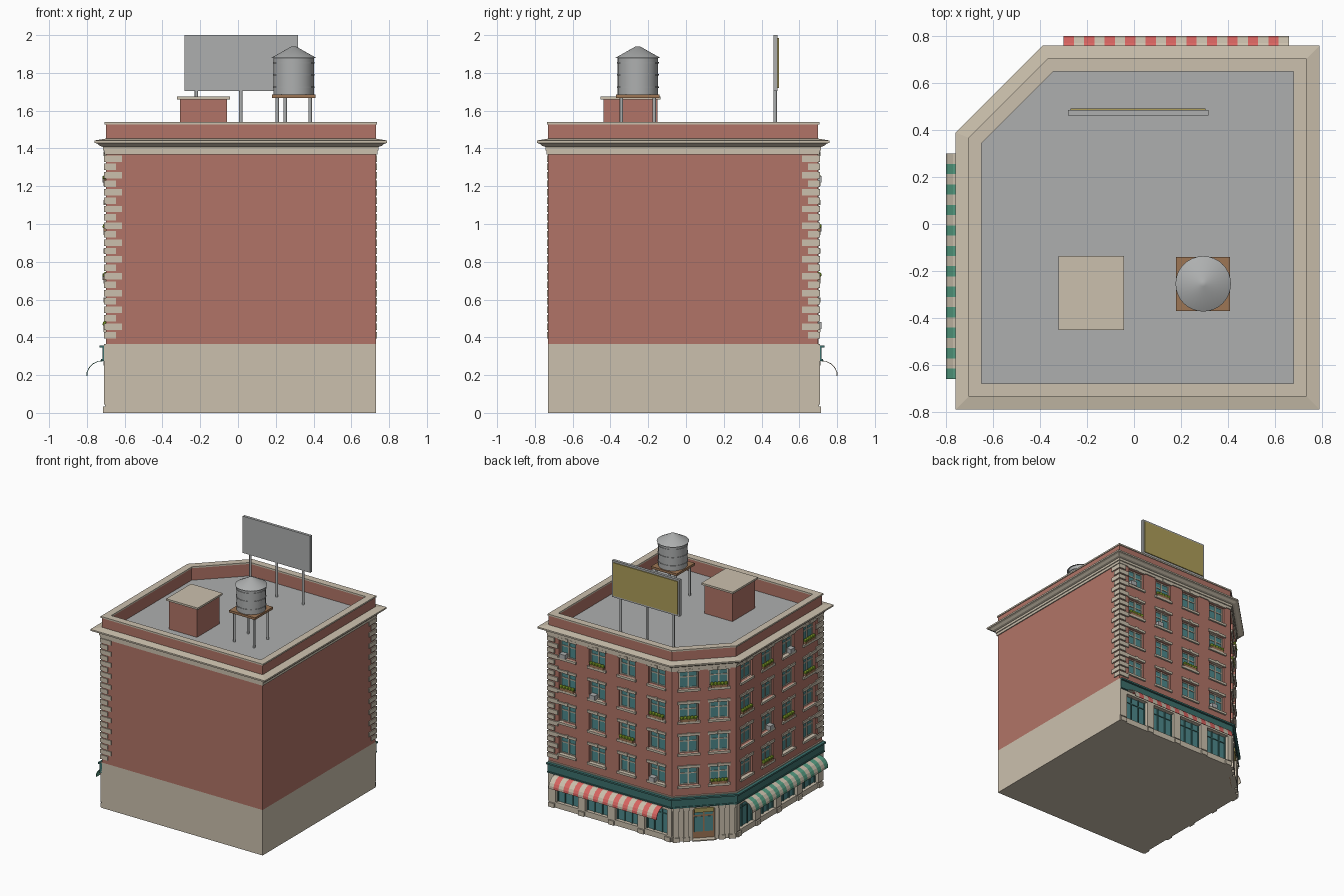
import bpy, bmesh, math
from mathutils import Vector, Matrix

if "Cube" in bpy.data.objects:
    bpy.data.objects.remove(bpy.data.objects["Cube"])

COLOURS = {
    "brick": (0.44, 0.175, 0.135), "stone": (0.60, 0.53, 0.42), "grey_metal": (0.42, 0.43, 0.43),
    "window_glass": (0.075, 0.25, 0.26), "teal_paint": (0.045, 0.16, 0.15), "red_canvas": (0.70, 0.13, 0.12),
    "green_canvas": (0.09, 0.33, 0.22), "wood": (0.34, 0.18, 0.09), "gold": (0.42, 0.34, 0.10),
    "leaf": (0.30, 0.48, 0.03)}
MATS = {}
for name, rgb in COLOURS.items():
    MATS[name] = bpy.data.materials.new(name)
    MATS[name].diffuse_color = (*rgb, 1)


def frame(ox, oy, ux, uy, nx, ny):
    """Maps (along wall, height, outward) to world space."""
    return lambda u, z, d: Vector((ox + ux * u + nx * d, oy + uy * u + ny * d, z))


class Part:
    """Collects solids of one named, single-coloured part."""
    def __init__(self, name, mat):
        self.name, self.mat, self.bm = name, mat, bmesh.new()

    def box(self, f, u0, u1, z0, z1, d0, d1):
        v = [self.bm.verts.new(f(u, z, d)) for u in (u0, u1) for z in (z0, z1) for d in (d0, d1)]
        for q in ((0, 1, 3, 2), (4, 6, 7, 5), (0, 4, 5, 1), (2, 3, 7, 6), (0, 2, 6, 4), (1, 5, 7, 3)):
            self.bm.faces.new([v[i] for i in q])

    def cone(self, x, y, z0, z1, r0, r1, n=12):
        bmesh.ops.create_cone(self.bm, cap_ends=True, segments=n, radius1=r0, radius2=r1, depth=z1 - z0,
                              matrix=Matrix.Translation((x, y, (z0 + z1) / 2)))

    def ball(self, p, r):
        bmesh.ops.create_icosphere(self.bm, subdivisions=1, radius=r, matrix=Matrix.Translation(p))

    def loft(self, rings, closed=False, caps=True):
        loops = [[self.bm.verts.new((x, y, z)) for x, y in pts] for pts, z in rings]
        for a, b in zip(loops, loops[1:] + loops[:1] if closed else loops[1:]):
            for i in range(len(a)):
                j = (i + 1) % len(a)
                self.bm.faces.new((a[i], a[j], b[j], b[i]))
        if caps and not closed:
            self.bm.faces.new(loops[0][::-1])
            self.bm.faces.new(loops[-1])

    def done(self, smooth=False):
        bmesh.ops.recalc_face_normals(self.bm, faces=self.bm.faces)
        me = bpy.data.meshes.new(self.name)
        self.bm.to_mesh(me)
        self.bm.free()
        me.materials.append(MATS[self.mat])
        ob = bpy.data.objects.new(self.name, me)
        bpy.context.collection.objects.link(ob)
        if smooth:
            bpy.ops.object.select_all(action='DESELECT')
            ob.select_set(True)
            bpy.context.view_layer.objects.active = ob
            bpy.ops.object.shade_smooth_by_angle(angle=math.radians(35))


def outline(d, e=None):
    """Footprint with one cut corner, offset by d (plain sides by e)."""
    e = d if e is None else e
    x0, x1, y0, y1, c = -0.70 - d, 0.73 + e, -0.73 - e, 0.70 + d, 1.065 + d * 2 ** 0.5
    return [(x0, y0), (x1, y0), (x1, y1), (y1 - c, y1), (x0, x0 + c)]


# Facade frames: (frame, length, column centres, extends at start, extends at end)
H = 0.5 ** 0.5
WORLD = frame(0, 0, 1, 0, 0, 1)
COLS = [0.135 + 0.265 * i for i in range(4)]
BACK = (frame(-0.365, 0.70, 1, 0, 0, 1), 1.095, COLS, 1, 0)
LEFT = (frame(-0.70, 0.365, 0, -1, -1, 0), 1.095, COLS, 1, 0)
CORNER = (frame(-0.70, 0.365, H, H, -H, H), 0.474, [0.125, 0.349], 1, 1)
FACADES = [BACK, LEFT, CORNER]
REC = -0.03


def band(part, fac, z0, z1, d0, d1):
    f, L, _, a, b = fac
    k = 0.414 * max(d1, 0)
    part.box(f, -k * a, L + k * b, z0, z1, d0, d1)


def piers(part, fac, centres, hw, z0, z1, d1):
    f, L, _, a, b = fac
    k = 0.414 * d1
    ends = [-k * a] + [c + s * hw for c in centres for s in (-1, 1)] + [L + k * b]
    for u0, u1 in zip(ends[::2], ends[1::2]):
        part.box(f, u0, u1, z0, z1, REC, d1)


# Core volumes, plain party walls included
p = Part("ground_floor_core", "stone")
p.loft([(outline(REC, 0), 0), (outline(REC, 0), 0.365)])
p.done()
p = Part("upper_core", "brick")
p.loft([(outline(REC, 0), 0.365), (outline(REC, 0), 1.375)])
p.done()

# Upper brick facades, with recessed windows
ROWS = [0.445 + 0.258 * r for r in range(4)]
WH, HW = 0.14, 0.072
wall, trim = Part("facade_brick", "brick"), Part("window_trim", "stone")
glass, units = Part("window_panes", "window_glass"), Part("air_conditioners", "grey_metal")
planter, plants = Part("flower_boxes", "wood"), Part("flower_box_plants", "leaf")
FLOWERS = [{(2, 3), (3, 2), (0, 2), (1, 1)}, {(1, 3), (3, 3), (0, 2), (3, 2), (2, 1), (1, 0)},
           {(0, 3), (1, 2), (0, 0)}]
COOLERS = [{(3, 3), (2, 2), (0, 0)}, {(2, 3), (1, 1)}, set()]
for k, fac in enumerate(FACADES):
    f, L, cols = fac[:3]
    for r, z in enumerate(ROWS):
        t = z + WH
        band(wall, fac, ROWS[r - 1] + WH if r else 0.365, z, REC, 0)
        piers(wall, fac, cols, HW, z, t, 0)
        for c, u in enumerate(cols):
            glass.box(f, u - HW, u + HW, z, t, REC, REC + 0.006)
            for s in (-1, 0, 1):
                m = u + s * (HW - 0.005)
                trim.box(f, m - 0.005, m + 0.005, z, t, REC, REC + 0.013)
            for m in (z + 0.004, z + 0.09, t - 0.004):
                trim.box(f, u - HW, u + HW, m - 0.004, m + 0.004, REC, REC + 0.011)
            trim.box(f, u - 0.083, u + 0.083, z - 0.018, z, REC, 0.013)
            trim.box(f, u - 0.083, u + 0.083, t, t + 0.02, REC, 0.009)
            trim.box(f, u - 0.012, u + 0.012, t, t + 0.026, REC, 0.013)
            if (c, r) in FLOWERS[k]:
                planter.box(f, u - 0.06, u + 0.06, z, z + 0.02, -0.012, 0.012)
                for i in range(5):
                    plants.ball(f(u - 0.052 + 0.026 * i, z + 0.028, 0.003), 0.016)
            if (c, r) in COOLERS[k]:
                units.box(f, u + 0.01, u + 0.06, z, z + 0.035, REC, 0.018)
    band(wall, fac, ROWS[3] + WH, 1.375, REC, 0)
for q in (wall, trim, glass, units, planter, plants):
    q.done()

# Alternating corner quoins
p = Part("quoins", "stone")
for i in range(22):
    a, b = (0.085, 0.055) if i % 2 else (0.055, 0.085)
    z = 0.395 + i * 0.0445
    p.box(WORLD, -0.71, -0.70 + a, z, z + 0.034, -0.737, -0.73 + b)
    p.box(WORLD, 0.73 - b, 0.737, z, z + 0.034, 0.70 - a, 0.71)
p.done()

# Shop fronts
stone, glass = Part("shop_front_piers", "stone"), Part("shop_windows", "window_glass")
bars, sign = Part("shop_window_bars", "teal_paint"), Part("shop_fascia", "teal_paint")
for fac in FACADES:
    f, L, cols = fac[:3]
    band(stone, fac, 0.25, 0.365, REC, 0.01)
    band(sign, fac, 0.28, 0.345, 0, 0.018)
    band(sign, fac, 0.345, 0.358, 0, 0.034)
    band(sign, fac, 0.275, 0.285, 0, 0.024)
    if fac is CORNER:
        continue
    band(stone, fac, 0, 0.045, REC, 0.004)
    piers(stone, fac, cols, 0.1, 0.045, 0.25, 0.01)
    for u in cols:
        glass.box(f, u - 0.1, u + 0.1, 0.045, 0.25, REC, REC + 0.006)
        for m in (-0.096, -0.034, 0.034, 0.096):
            bars.box(f, u + m - 0.004, u + m + 0.004, 0.045, 0.25, REC, REC + 0.014)
        bars.box(f, u - 0.1, u + 0.1, 0.195, 0.203, REC, REC + 0.012)
    for u in [0.03] + [c + 0.1325 for c in cols]:
        stone.box(f, u - 0.026, u + 0.026, 0, 0.035, 0, 0.016)

# Corner entrance with pilasters, door and sign
f = CORNER[0]
piers(stone, CORNER, [0.237], 0.08, 0, 0.25, 0.004)
for u in (0.03, 0.105, 0.369, 0.444):
    stone.box(f, u - 0.02, u + 0.02, 0, 0.275, 0, 0.016)
    stone.box(f, u - 0.025, u + 0.025, 0, 0.035, 0, 0.021)
    stone.box(f, u - 0.025, u + 0.025, 0.25, 0.275, 0, 0.021)
stone.box(f, 0.15, 0.324, 0, 0.008, REC, 0.025)
door = Part("entrance_door", "wood")
door.box(f, 0.157, 0.317, 0, 0.25, REC, REC + 0.012)
door.done()
for u in (0.168, 0.243):
    glass.box(f, u, u + 0.063, 0.06, 0.18, REC + 0.01, REC + 0.015)
    glass.box(f, u, u + 0.063, 0.195, 0.215, REC + 0.01, REC + 0.015)
for q in (stone, glass, bars, sign):
    q.done()
p = Part("entrance_sign", "gold")
p.box(f, 0.165, 0.309, 0.228, 0.262, REC, 0.018)
p.done()

# Striped awnings
PROFILE = [(0.01, 0.276), (0.04, 0.273), (0.07, 0.259), (0.09, 0.236), (0.099, 0.215), (0.1, 0.195)]
for name, fac, mat, first in (("back_awning", BACK, "red_canvas", 0), ("left_awning", LEFT, "green_canvas", 1)):
    bm = bmesh.new()
    w = 0.96 / 22
    grid = [[bm.verts.new(fac[0](0.065 + w * i, z, d)) for d, z in PROFILE] for i in range(23)]
    for i in range(22):
        for j in range(len(PROFILE) - 1):
            face = bm.faces.new((grid[i][j], grid[i + 1][j], grid[i + 1][j + 1], grid[i][j + 1]))
            face.material_index = (i + first) % 2
    bmesh.ops.recalc_face_normals(bm, faces=bm.faces)
    me = bpy.data.meshes.new(name)
    bm.to_mesh(me)
    bm.free()
    me.materials.append(MATS[mat])
    me.materials.append(MATS["stone"])
    ob = bpy.data.objects.new(name, me)
    bpy.context.collection.objects.link(ob)
    mod = ob.modifiers.new("cloth_thickness", 'SOLIDIFY')
    mod.thickness, mod.offset = 0.004, 0

# Main cornice, parapet, coping and roof
p = Part("cornice", "stone")
p.loft([(outline(d), z) for d, z in ((-0.02, 1.368), (0.008, 1.368), (0.008, 1.388), (0.014, 1.39), (0.014, 1.408),
       (0.03, 1.413), (0.045, 1.425), (0.06, 1.43), (0.06, 1.442), (0.0, 1.452), (-0.02, 1.452))], closed=True)
p.done()
p = Part("parapet", "brick")
p.loft([(outline(d), z) for d, z in ((0, 1.42), (0, 1.532), (-0.045, 1.532), (-0.045, 1.42))], closed=True)
p.done()
p = Part("coping", "stone")
p.loft([(outline(d), z) for d, z in ((0.006, 1.528), (0.006, 1.54), (-0.05, 1.54), (-0.05, 1.528))], closed=True)
p.done()
p = Part("roof_deck", "grey_metal")
p.loft([(outline(-0.04), 1.37), (outline(-0.04), 1.43)])
p.done()

# Roof access hut
p = Part("roof_hut", "brick")
p.box(WORLD, -0.308, -0.058, 1.43, 1.66, -0.438, -0.15)
p.done()
p = Part("roof_hut_cap", "stone")
p.box(WORLD, -0.322, -0.042, 1.66, 1.675, -0.452, -0.136)
p.done()

# Water tank on a timber platform
X, Y = 0.295, -0.255
p = Part("tank_platform", "wood")
p.box(WORLD, X - 0.115, X + 0.115, 1.668, 1.686, Y - 0.115, Y + 0.115)
p.done()
p = Part("water_tank", "grey_metal")
p.cone(X, Y, 1.686, 1.885, 0.107, 0.107, 32)
p.cone(X, Y, 1.88, 1.94, 0.118, 0.012, 32)
for z in (1.72, 1.785, 1.85):
    p.cone(X, Y, z, z + 0.008, 0.111, 0.111, 32)
p.done(True)
p = Part("tank_legs", "grey_metal")
for sx in (-1, 1):
    for sy in (-1, 1):
        p.cone(X + sx * 0.087, Y + sy * 0.087, 1.43, 1.67, 0.009, 0.009)
p.done(True)

# Billboard
p = Part("billboard_panel", "grey_metal")
p.box(WORLD, -0.282, 0.318, 1.705, 2.0, 0.463, 0.485)
p.done()
p = Part("billboard_face", "gold")
p.box(WORLD, -0.27, 0.305, 1.72, 1.985, 0.484, 0.492)
p.done()
p = Part("billboard_posts", "grey_metal")
for x in (-0.22, 0.015, 0.25):
    p.cone(x, 0.472, 1.43, 1.71, 0.009, 0.009)
p.done(True)

for m in bpy.data.materials:
    if m.users and not m.is_grease_pencil:
        m.use_nodes = True
        m.node_tree.nodes["Principled BSDF"].inputs["Base Color"].default_value = m.diffuse_color
